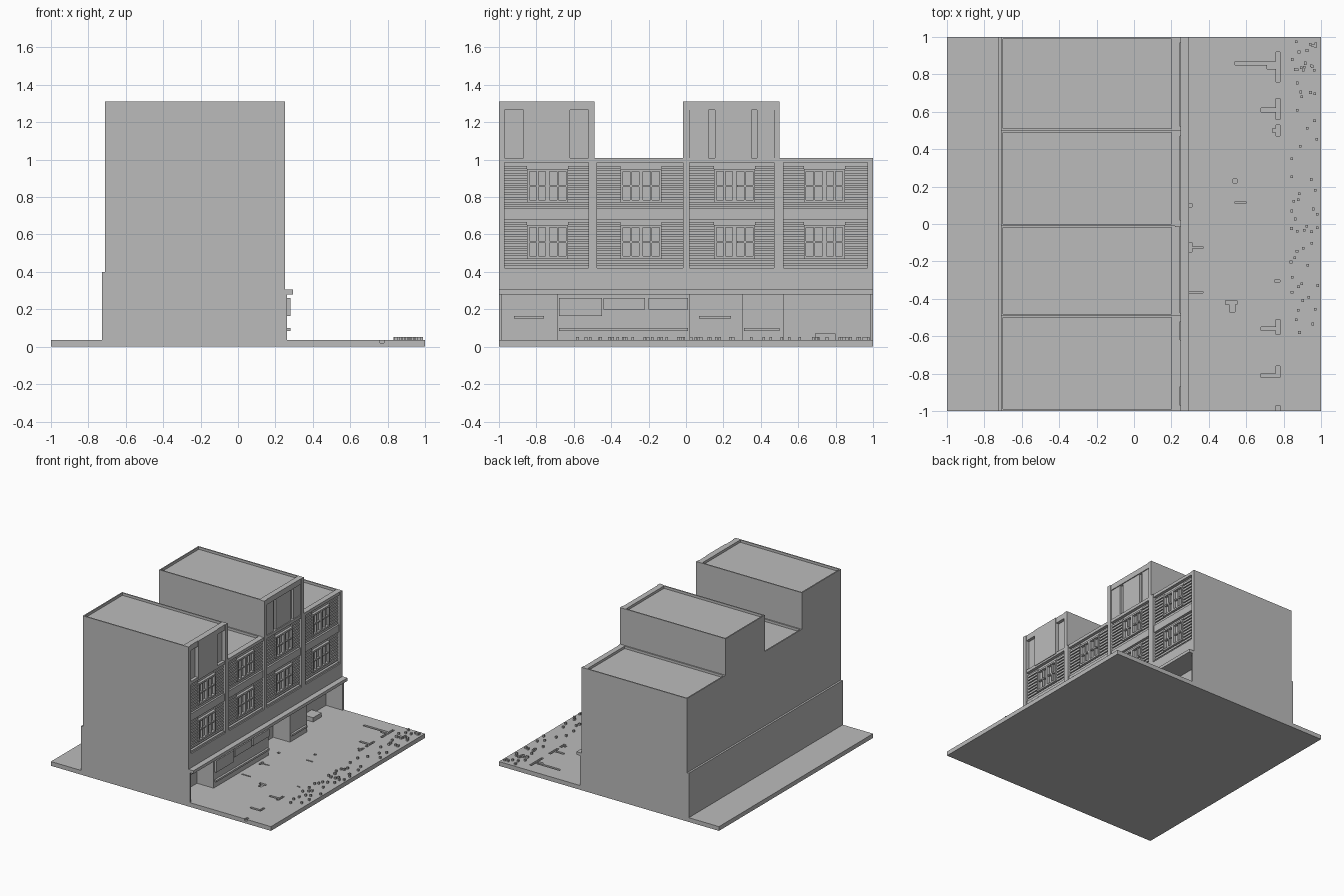
import bpy
import bmesh
import random
from mathutils import Matrix, Vector

starter = bpy.data.objects.get("Cube")
if starter:
    bpy.data.objects.remove(starter, do_unlink=True)

concrete = bpy.data.materials.new("plain_grey")
concrete.use_nodes = True
grey = (0.5, 0.5, 0.5, 1)
concrete.diffuse_color = grey
concrete.node_tree.nodes["Principled BSDF"].inputs["Base Color"].default_value = grey


def add_box(mesh_builder, x_range, y_range, z_range):
    """Add an axis aligned box given by its limits."""
    ranges = (x_range, y_range, z_range)
    centre = Vector([(low + high) / 2 for low, high in ranges])
    scale = Matrix.Diagonal([high - low for low, high in ranges] + [1])
    bmesh.ops.create_cube(mesh_builder, size=1, matrix=Matrix.Translation(centre) @ scale)


def make_part(name, boxes):
    """Make one object out of a list of boxes."""
    builder = bmesh.new()
    for limits in boxes:
        add_box(builder, *limits)
    mesh = bpy.data.meshes.new(name)
    builder.to_mesh(mesh)
    builder.free()
    mesh.materials.append(concrete)
    part = bpy.data.objects.new(name, mesh)
    bpy.context.collection.objects.link(part)
    return part


# Main levels of the building
ground = 0.035
back, wall, face = -0.71, 0.22, 0.25
shop_back, shop_face, shop_top = 0.11, 0.262, 0.28
cornice_top, tall, low = 0.305, 1.31, 1.01

# Ground slab with cracks cut into it, listed in hundredths: x, x, y, y
slab = make_part("ground_slab", [((-1, 1), (-1, 1), (0, ground))])
cracks = [
    (76, 78, 76, 92), (54, 77, 85, 87), (71, 77, 83, 85), (76, 78, 56, 67),
    (68, 77, 60, 62), (76, 78, 47, 53), (74, 77, 49, 51), (53, 55, 22, 24),
    (54, 60, 11, 12), (29, 31, 9, 11), (30, 37, -13, -12), (29, 31, -15, -10),
    (29, 37, -37, -36), (49, 55, -43, -41), (51, 54, -47, -42), (75, 78, -31, -30),
    (76, 78, -59, -51), (68, 77, -57, -55), (68, 77, -82, -80), (76, 78, -82, -76),
    (76, 78, -101, -97),
]
cutter = make_part("crack_cutter", [
    ((a / 100, b / 100), (c / 100, d / 100), (ground - 0.015, ground + 0.02))
    for a, b, c, d in cracks])
cutter.hide_render = True
cut = slab.modifiers.new("cracks", "BOOLEAN")
cut.operation = "DIFFERENCE"
cut.solver = "EXACT"
cut.use_self = True
cut.object = cutter
bpy.context.view_layer.objects.active = slab
bpy.ops.object.modifier_apply(modifier=cut.name)
bpy.data.objects.remove(cutter, do_unlink=True)

# Loose stones along the street edge, denser at the far corner
random.seed(4)
stones = []
for index in range(64):
    x = random.uniform(0.83, 0.975)
    y = random.uniform(0.8, 0.98) if index < 18 else random.uniform(-0.6, 0.75)
    stones.append(((x, x + 0.014), (y, y + 0.014), (ground, ground + 0.016)))
make_part("loose_stones", stones)

# Ground floor core, rear plinth and end walls
make_part("ground_floor_core", [((back, shop_back), (-1, 1), (ground, cornice_top))])
make_part("rear_plinth", [((back - 0.016, back), (-1, 1), (ground, 0.4))])
make_part("shop_end_walls", [
    ((shop_back, shop_face), limits, (ground, shop_top))
    for limits in ((-1, -0.985), (0.985, 1))])
make_part("shop_cornice", [((shop_back, 0.295), (-1, 1), (shop_top, cornice_top))])
make_part("facade_band", [((wall, face), (-1, 1), (cornice_top, 0.42))])

# Shopfront blocks with sign boards, sills and door bars
make_part("shopfront_blocks", [
    ((shop_back, shop_face), limits, (ground, shop_top))
    for limits in ((-0.69, 0.02), (0.3, 0.52))])
sign = (shop_face, 0.28)
make_part("shop_signs", [
    (sign, (-0.68, -0.45), (0.165, 0.26)),
    (sign, (-0.44, -0.22), (0.2, 0.26)),
    (sign, (-0.2, 0.01), (0.2, 0.26))])
make_part("shop_sills", [
    (sign, limits, (0.085, 0.1)) for limits in ((-0.68, 0.01), (0.31, 0.5))])
make_part("door_bars", [
    ((shop_back, shop_back + 0.02), limits, (0.15, 0.163))
    for limits in ((-0.92, -0.76), (0.07, 0.24))])
make_part("door_step", [((shop_back, 0.2), (0.69, 0.8), (ground, 0.07))])

# Four upper blocks with sunken roofs
bays = [(-1, -0.49, tall), (-0.49, -0.01, low), (-0.01, 0.5, tall), (0.5, 1, low)]
for number, (start, end, top) in enumerate(bays, 1):
    rim, roof = 0.01, top - 0.02
    make_part(f"upper_block_{number}", [((back, wall), (start, end), (cornice_top, roof))])
    make_part(f"roof_parapet_{number}", [
        ((back, back + rim), (start, end), (roof, top)),
        ((0.2, wall), (start, end), (roof, top)),
        ((back + rim, 0.2), (start, start + rim), (roof, top)),
        ((back + rim, 0.2), (end - rim, end), (roof, top))])

# Pillars between the bays
make_part("facade_pillars", [
    ((wall, face), (-1, -0.97), (0.42, tall)),
    ((wall, face), (-0.52, -0.49), (0.42, tall)),
    ((wall, face), (-0.49, -0.475), (0.42, low)),
    ((wall, face), (-0.015, 0.02), (0.42, tall)),
    ((wall, face), (0.47, 0.5), (0.42, tall)),
    ((wall, face), (0.5, 0.52), (0.42, low)),
    ((wall, face), (0.97, 1), (0.42, low))])


def window_bars(middle, bottom):
    """Frame, mullion and glazing bars of a double window."""
    half, height, depth = 0.11, 0.18, (wall, 0.242)
    bars = [(depth, (middle - half, middle + half), (z, z + 0.014))
            for z in (bottom, bottom + height - 0.014)]
    inside = (bottom + 0.014, bottom + height - 0.014)
    for offset, width in ((-0.104, 0.012), (0, 0.022), (0.104, 0.012)):
        y = middle + offset
        bars.append((depth, (y - width / 2, y + width / 2), inside))
    centre = bottom + height / 2
    for side in (-1, 1):
        y = middle + side * 0.0545
        bars.append(((wall, 0.236), (y - 0.005, y + 0.005), inside))
        bars.append(((wall, 0.236), (y - 0.043, y + 0.043), (centre - 0.005, centre + 0.005)))
    return bars


# Siding, plain bands and windows for every bay and both storeys
openings = [(-0.97, -0.52, -0.74), (-0.475, -0.015, -0.24),
            (0.02, 0.47, 0.26), (0.52, 0.97, 0.74)]
siding, windows, bands = [], [], []
for start, end, middle in openings:
    bands.append(((wall, 0.24), (start, end), (0.42, 0.435)))
    bands.append(((wall, 0.24), (start, end), (0.68, 0.74)))
    bands.append(((wall, 0.245), (start, end), (0.985, low)))
    for storey in (0.47, 0.77):
        windows += window_bars(middle, storey)
        for row in range(9):
            z = storey - 0.024 + row * 0.0255
            height = (z, z + 0.017)
            if z + 0.017 < storey or z > storey + 0.18:
                siding.append(((wall, 0.232), (start, end), height))
            else:
                siding.append(((wall, 0.232), (start, middle - 0.11), height))
                siding.append(((wall, 0.232), (middle + 0.11, end), height))
make_part("wall_siding", siding)
make_part("window_frames", windows)
make_part("plain_bands", bands)

# Top storey panels on the two tall blocks
storey = (low, 1.265)
make_part("first_tower_panel", [((wall, face), (-0.87, -0.62), (1, tall))])
make_part("second_tower_panels", [
    ((wall, 0.238), limits, storey)
    for limits in ((0.02, 0.12), (0.155, 0.35), (0.38, 0.47))])
make_part("tower_top_bands", [
    ((wall, 0.245), limits, (1.265, tall))
    for limits in ((-0.97, -0.87), (-0.62, -0.52), (0.02, 0.47))])
